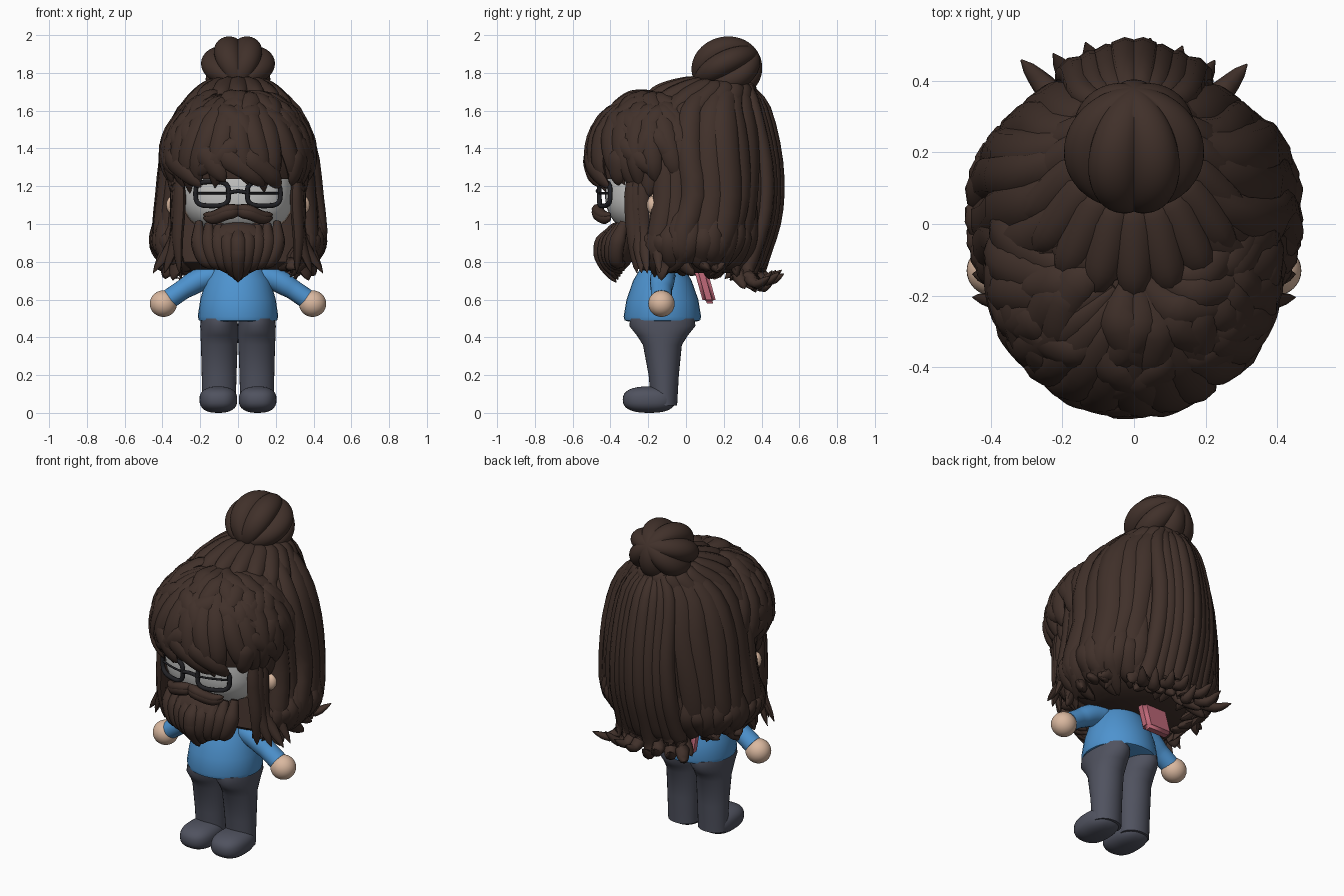
import bpy, bmesh, random
from math import sin, cos, pi, radians, copysign
from mathutils import Vector, Matrix

random.seed(4)
rnd = random.uniform
if "Cube" in bpy.data.objects:
    bpy.data.objects.remove(bpy.data.objects["Cube"])

def material(name, rgb):
    m = bpy.data.materials.new(name)
    m.use_nodes = True
    m.diffuse_color = (*rgb, 1)
    m.node_tree.nodes["Principled BSDF"].inputs["Base Color"].default_value = (*rgb, 1)
    return m

HAIR = material("dark brown hair", (0.052, 0.03, 0.023))
SKIN = material("skin", (0.70, 0.48, 0.35))
FACE = material("pale grey face", (0.58, 0.58, 0.57))
SHIRT = material("blue shirt", (0.075, 0.29, 0.62))
TROUSERS = material("slate trousers", (0.08, 0.085, 0.115))
PINK = material("pink bag", (0.52, 0.14, 0.19))
BLACK = material("black frame", (0.015, 0.015, 0.018))

def power(v, p):
    return copysign(abs(v) ** p, v)

def add(name, data, mat):
    data.materials.append(mat)
    ob = bpy.data.objects.new(name, data)
    bpy.context.collection.objects.link(ob)
    bpy.ops.object.select_all(action='DESELECT')
    ob.select_set(True)
    bpy.context.view_layer.objects.active = ob
    if ob.type == 'CURVE':
        bpy.ops.object.convert(target='MESH')
    bpy.ops.object.shade_smooth_by_angle(angle=radians(55))
    return ob

def finish(name, bm, mat):
    bmesh.ops.recalc_face_normals(bm, faces=bm.faces)
    me = bpy.data.meshes.new(name)
    bm.to_mesh(me)
    bm.free()
    return add(name, me, mat)

def ball(name, loc, radii, mat, p=1.0, seg=32):
    # Ellipsoid; p below 1 makes it boxier
    bm = bmesh.new()
    bmesh.ops.create_uvsphere(bm, u_segments=seg, v_segments=seg // 2, radius=1)
    for v in bm.verts:
        v.co = Vector([loc[i] + radii[i] * power(v.co[i], p) for i in range(3)])
    return finish(name, bm, mat)

def skin_rings(bm, rings):
    rows = [[bm.verts.new(c) for c in ring] for ring in rings]
    n = len(rows[0])
    for a, b in zip(rows, rows[1:]):
        for i in range(n):
            bm.faces.new((a[i], a[(i + 1) % n], b[(i + 1) % n], b[i]))
    bm.faces.new(rows[0])
    bm.faces.new(rows[-1])

def loft(name, sections, mat, n=32):
    # Each section: z, centre x, centre y, radius x, radius y
    bm = bmesh.new()
    skin_rings(bm, [[(cx + rx * cos(2 * pi * i / n), cy + ry * sin(2 * pi * i / n), z)
                     for i in range(n)] for z, cx, cy, rx, ry in sections])
    finish(name, bm, mat)

def smooth_path(pts, steps):
    # Catmull-Rom samples through the points
    p = [Vector(q) for q in pts]
    p = [2 * p[0] - p[1]] + p + [2 * p[-1] - p[-2]]
    for k in range(steps + 1):
        s = min(k / steps * (len(p) - 3), len(p) - 3 - 1e-6)
        t = s % 1
        a, b, c, d = p[int(s):int(s) + 4]
        yield 0.5 * (2 * b + (c - a) * t + (2 * a - 5 * b + 4 * c - d) * t * t + (3 * b - a - 3 * c + d) * t ** 3)

def locks(name, strands, centre, mat=HAIR, start=0.5, tip=0.05, steps=16, n=8):
    # Tapered flat tubes (path, width, thickness), broad side away from the centre
    bm = bmesh.new()
    for pts, width, thick in strands:
        path, rings = list(smooth_path(pts, steps)), []
        for k, q in enumerate(path):
            tan = (path[min(k + 1, steps)] - path[max(k - 1, 0)]).normalized()
            side = tan.cross(q - Vector(centre)).normalized()
            out = side.cross(tan)
            s = max(tip, min(1, start + 2 * k / steps) * (1 - (k / steps) ** 4) ** 0.6)
            rings.append([q + side * width * s * cos(2 * pi * i / n) + out * thick * s * sin(2 * pi * i / n)
                          for i in range(n)])
        skin_rings(bm, rings)
    finish(name, bm, mat)

def wire(name, pts, r, mat, closed=False):
    cu = bpy.data.curves.new(name, 'CURVE')
    cu.dimensions, cu.bevel_depth, cu.bevel_resolution = '3D', r, 2
    sp = cu.splines.new('POLY')
    sp.points.add(len(pts) - 1)
    for pt, c in zip(sp.points, pts):
        pt.co = (*c, 1)
    sp.use_cyclic_u = closed
    add(name, cu, mat)

# Head with a pale face front, neck and shirt
head = ball("head", (0, -0.14, 1.19), (0.30, 0.29, 0.25), SKIN, 0.75, 48)
head.data.materials.append(FACE)
for f in head.data.polygons:
    f.material_index = int(f.center.y < -0.24)
loft("neck", [(0.78, 0, -0.125, 0.07, 0.07), (1.0, 0, -0.125, 0.07, 0.07)], SKIN)
loft("shirt", [(z, 0, -0.125, rx, ry) for z, rx, ry in
               [(0.485, 0.19, 0.185), (0.49, 0.207, 0.2), (0.51, 0.213, 0.205), (0.6, 0.2, 0.19),
                (0.7, 0.172, 0.155), (0.76, 0.135, 0.12), (0.84, 0.08, 0.08)]], SHIRT)
for side, s in (("left", 1), ("right", -1)):
    # Arms, hands, legs, feet and ears
    locks(side + "_sleeve", [([(s * 0.1, -0.12, 0.735), (s * 0.2, -0.125, 0.705), (s * 0.28, -0.13, 0.66),
                              (s * 0.36, -0.13, 0.606)], 0.066, 0.062)], (0, -0.12, 0.2), SHIRT, 0.8, 0.85, n=20)
    ball(side + "_hand", (s * 0.395, -0.13, 0.578), (0.072, 0.07, 0.07), SKIN)
    loft(side + "_leg", [(0.5, s * 0.1, -0.125, 0.096, 0.17), (0.46, s * 0.1, -0.125, 0.1, 0.175),
                         (0.41, s * 0.099, -0.125, 0.1, 0.135), (0.36, s * 0.099, -0.125, 0.097, 0.103),
                         (0.2, s * 0.1, -0.118, 0.092, 0.08), (0.04, s * 0.1, -0.115, 0.088, 0.068)], TROUSERS)
    ball(side + "_foot", (s * 0.104, -0.195, 0.07), (0.1, 0.14, 0.07), TROUSERS, 0.8)
    ball(side + "_ear", (s * 0.345, -0.175, 1.1), (0.035, 0.033, 0.048), SKIN)
    # Glasses: rounded frame and bar across the lens
    def on_face(x, z):
        return (s * x, -0.462 + 1.2 * x * x, z)
    wire(side + "_lens_frame", [on_face(0.137 + 0.088 * power(cos(a), 0.6), 1.16 + 0.064 * power(sin(a), 0.6))
                                for a in (2 * pi * k / 32 for k in range(32))], 0.013, BLACK, True)
    wire(side + "_lens_bar", [on_face(0.055 + 0.02 * k, 1.163) for k in range(9)], 0.006, BLACK)
wire("glasses_bridge", [(-0.055, -0.46, 1.165), (0, -0.468, 1.175), (0.055, -0.46, 1.165)], 0.011, BLACK)

# Small bag on the back, tilted out at the foot, with a strap
bm = bmesh.new()
bmesh.ops.create_cube(bm, size=1)
for v in bm.verts:
    v.co = Vector((v.co.x * 0.17 - 0.06, 0.102 + v.co.y * 0.07 - v.co.z * 0.05, 0.67 + v.co.z * 0.18))
bmesh.ops.bevel(bm, geom=bm.edges[:], offset=0.018, segments=3, affect='EDGES')
finish("back_bag", bm, PINK)
wire("bag_strap", [(-0.02, 0.085, 0.74), (0.04, 0.03, 0.79), (0.12, -0.13, 0.8)], 0.014, PINK)

# Long hair outline: z, half width, front y, back y
OUTLINE = [(0.70, 0.33, -0.22, 0.29), (0.80, 0.385, -0.25, 0.345), (0.92, 0.425, -0.23, 0.39),
           (1.10, 0.405, -0.2, 0.42), (1.30, 0.385, -0.2, 0.425), (1.50, 0.35, -0.2, 0.40),
           (1.65, 0.26, -0.12, 0.37), (1.76, 0.1, 0.08, 0.33)]

def hair_at(a, z, k=1.0):
    z = min(max(z, OUTLINE[0][0]), OUTLINE[-1][0])
    lo, hi = next((l, h) for l, h in zip(OUTLINE, OUTLINE[1:]) if z <= h[0])
    t = (z - lo[0]) / (hi[0] - lo[0])
    _, rx, y0, y1 = [u + (v - u) * t for u, v in zip(lo, hi)]
    p = 1.1 if cos(a) > 0 else 0.6
    return Vector((k * rx * power(sin(a), p), (y0 + y1) / 2 + k * (y1 - y0) / 2 * power(cos(a), p), z))

bm = bmesh.new()
skin_rings(bm, [[hair_at(2 * pi * i / 40, z, min(0.96, 0.72 + 4 * (z - 0.74))) for i in range(40)] for z in
                (0.74, 0.77, 0.8, 0.85, 0.95, 1.1, 1.3, 1.4, 1.5, 1.58, 1.65, 1.7, 1.76)])
finish("long_hair_base", bm, HAIR)
ball("crown", (0, 0.02, 1.42), (0.35, 0.36, 0.31), HAIR)

# Long locks falling from the bun, then clumps flicking out or tucking under
strands = []
for i in range(19):
    a, k, w = -2.25 + 4.5 * i / 18, rnd(0.97, 1.04), rnd(0.065, 0.085)
    strands.append(([hair_at(a * 0.97 + rnd(-0.05, 0.05), z, k) for z in (1.75, 1.62, 1.4, 1.15, 0.92, 0.82)]
                    + [hair_at(a + rnd(-0.2, 0.2), rnd(0.7, 0.76), 0.98)], w, 0.042))
for i in range(34):
    a, d, low = -2.35 + 4.7 * i / 33, rnd(-0.3, 0.3), rnd(0.70, 0.77)
    strands.append(([hair_at(a, rnd(0.95, 1.15), 0.99), hair_at(a, 0.9, 1.04), hair_at(a + d / 2, 0.8, 0.97),
                     hair_at(a + d, low, (0.78, 1.18)[i % 2])], 0.06, 0.038))
locks("long_hair_locks", strands, (0, 0.1, 1.2))

# Central tail behind, most strands curling outward at the end
strands = []
for i in range(8):
    x = (i - 3.5) * 0.045
    b, e, g = -0.4 * abs(x), rnd(-0.03, 0.04), rnd(-0.05, 0.04)
    strands.append(([(x * 0.5, 0.33, 1.73), (x * 0.9, 0.43 + b, 1.6), (x, 0.485 + b, 1.3), (x * 1.1, 0.48 + b, 1.05),
                     (x * 1.15, 0.42 + b, 0.84), (x * 1.25, 0.39 + b, 0.74 + e), (x * 1.6, 0.44 + b + e, 0.685 + e),
                     (x * 2, 0.51 + b + e, 0.72 + g)], 0.052, 0.042))
    strands.append(([(x, 0.4 + b, 1.0), (x, 0.38 + b, 0.85), (x * 1.1, 0.34 + b, 0.75),
                     (x * 1.6, 0.37 + b + g, 0.66 + e)], 0.05, 0.045))
locks("back_tail", strands, (0, 0.1, 1.2), steps=22)

# Fringe cap with layered locks swept forward from the crown
CAP = Vector((0, -0.12, 1.34))

def cap_at(phi, el, k=1.0):
    phi, el = radians(phi), radians(el)
    return CAP + k * Vector((0.385 * cos(el) * sin(phi), -0.385 * cos(el) * cos(phi), 0.36 * sin(el)))

bm = bmesh.new()
skin_rings(bm, [[cap_at(9 * i, el, 0.97) for i in range(40)] for el in range(-17, 90, 8)])
finish("fringe_base", bm, HAIR)
strands = []
for i in range(19):
    phi = -117 + 13 * i
    d = copysign(10, phi) + rnd(-6, 6)
    strands.append(([cap_at(phi * 0.8, 78, 0.98), cap_at(phi * 0.9, 55), cap_at(phi, 25, 1.02),
                     cap_at(phi + d / 2, -2, 1.02), cap_at(phi + d, rnd(-30, -21), 0.99)], 0.065, 0.036))
for i in range(46):
    phi, el, d = rnd(-112, 112), rnd(2, 70), rnd(-35, 35)
    strands.append(([cap_at(phi, el + 22, 0.99), cap_at(phi + d * 0.3, el, 1.03), cap_at(phi + d, el - 14, 1.03),
                     cap_at(phi + d * 1.5, el - 26, 1.03)], 0.058, 0.03))
locks("fringe_locks", strands, CAP, start=0.25)

# Lobed bun, its seams gathered low at the front, and the combed hair around it
bm = bmesh.new()
bmesh.ops.create_uvsphere(bm, u_segments=84, v_segments=32, radius=1)
turn = Matrix.Rotation(radians(-60), 3, 'X')
for v in bm.verts:
    ring = Vector((v.co.x, v.co.y + 1e-6)).normalized()
    k = 0.82 + 0.19 * abs(cos(3.5 * Vector((0, 1)).angle_signed(ring, 0))) ** 0.8
    q = turn @ Vector((v.co.x * k, v.co.y * k, v.co.z))
    v.co = Vector((q.x * 0.197, 0.215 + q.y * 0.188, 1.828 + q.z * 0.172))
finish("hair_bun", bm, HAIR)
strands = []
for i in range(18):
    c, s = cos(2 * pi * i / 18), sin(2 * pi * i / 18)
    f = max(0, -c)
    strands.append(([(0.1 * s, 0.21 + 0.1 * c, 1.745), (0.18 * s, 0.17 + 0.17 * c, 1.71 + 0.035 * f),
                     (0.27 * s, 0.1 + 0.24 * c, 1.62 + 0.09 * f), (0.32 * s, 0.06 + 0.28 * c, 1.54 + 0.12 * f)], 0.055, 0.035))
locks("combed_crown", strands, (0, 0.1, 1.3))

# Sideburns, beard and moustache
locks("sideburns", [([(s * x, y, z), (s * x, y, z - 0.2), (s * (x + 0.01), y + 0.01, 0.92), (s * (x + e), y + 0.03, 0.74)],
                     0.042, 0.03) for s in (-1, 1) for x, y, z, e in
                    ((0.33, -0.235, 1.3, 0.12), (0.32, -0.265, 1.3, 0.07), (0.31, -0.29, 1.3, 0.0), (0.35, -0.17, 1.06, 0.1))]
      + [([(s * 0.35, y, 1.35), (s * 0.345, y, 1.24), (s * 0.335, y, 1.14)], 0.05, 0.03)
         for s in (-1, 1) for y in (-0.2, -0.14)], (0, -0.1, 1.1))
ball("beard_base", (0, -0.36, 0.88), (0.19, 0.09, 0.13), HAIR)
strands = []
for i in range(9):
    x = (i - 4) * 0.052
    q = abs(x)
    for w in (1, 0.6):
        strands.append(([(x * w, -0.40 + 0.35 * q, 0.97 + 0.2 * q), (x * w, -0.45 + 0.4 * q, 0.89 - 0.04 * (1 - w)),
                         (x * w * 0.8, -0.44 + 0.35 * q, 0.8), (x * w * 0.5, -0.37 + 0.2 * q, 0.69 + 0.5 * q * w)],
                        0.046, 0.038))
locks("beard_locks", strands, (0, -0.25, 0.9))
locks("moustache", [([(s * -0.005, -0.455, 1.068 + dz), (s * 0.06, -0.468, 1.058 + dz), (s * 0.13, -0.435, 1.03 + dz),
                      (s * 0.185, -0.40, 1.035 + dz)], w, 0.032) for s in (-1, 1) for dz, w in ((0, 0.036), (0.016, 0.028))],
      (0, -0.2, 1.05), start=0.65)
